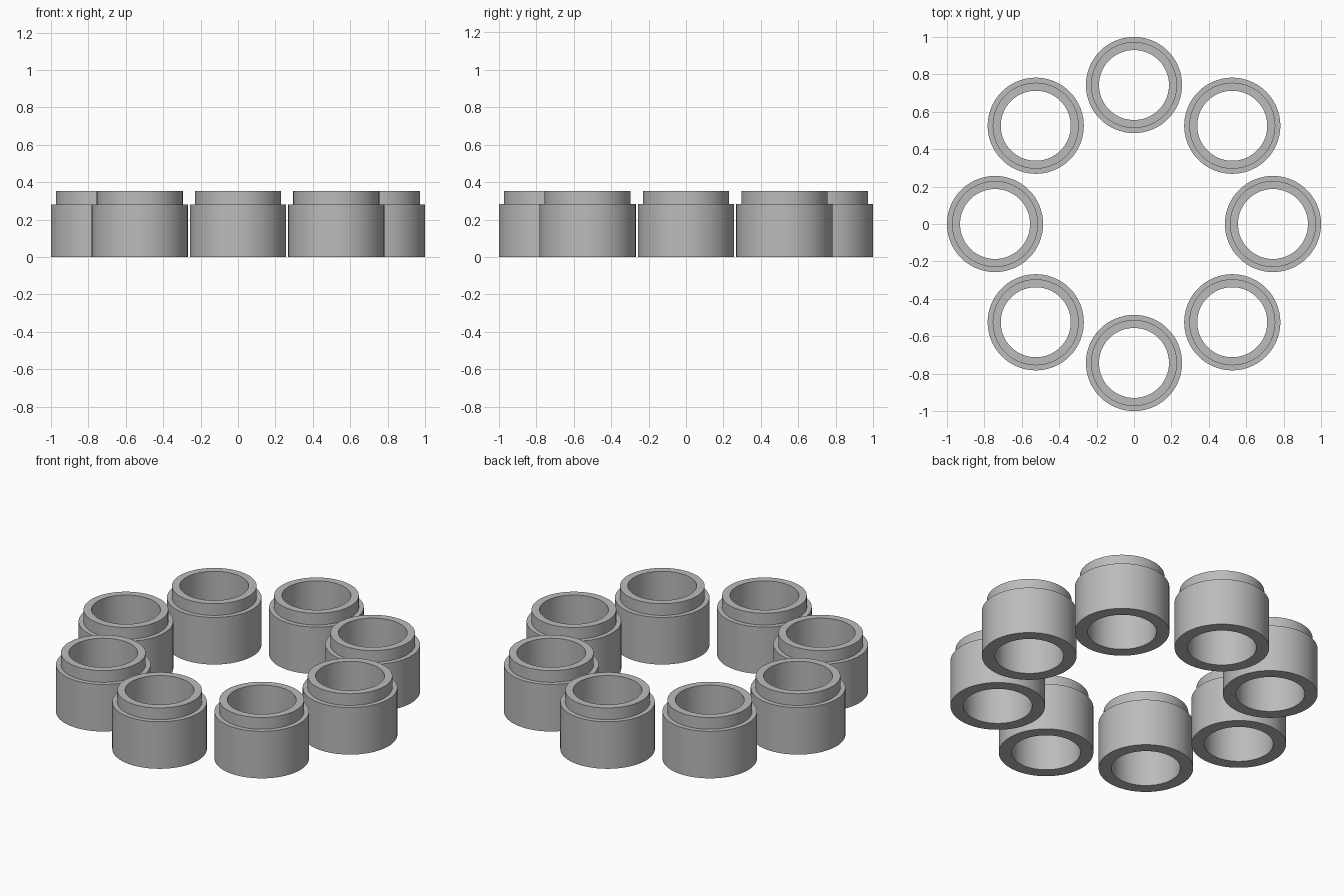
import bpy
import bmesh
from math import pi, cos, sin, radians

cube = bpy.data.objects.get("Cube")
if cube:
    bpy.data.objects.remove(cube, do_unlink=True)

RING_RADIUS = 0.743
COUNT = 8
SEGMENTS = 96
BORE, COLLAR, BODY = 0.187, 0.23, 0.257
SHOULDER, TOP = 0.282, 0.352

# Plain grey for every part
grey = bpy.data.materials.new("grey")
grey.use_nodes = True
colour = (0.5, 0.5, 0.5, 1)
grey.diffuse_color = colour
grey.node_tree.nodes["Principled BSDF"].inputs["Base Color"].default_value = colour

# Stepped sleeve: closed cross-section turned around its axis
profile = [(BORE, 0), (BODY, 0), (BODY, SHOULDER),
           (COLLAR, SHOULDER), (COLLAR, TOP), (BORE, TOP)]
mesh = bpy.data.meshes.new("stepped_sleeve")
bm = bmesh.new()
rings = []
for i in range(SEGMENTS):
    a = 2 * pi * i / SEGMENTS
    rings.append([bm.verts.new((r * cos(a), r * sin(a), z)) for r, z in profile])
for i, ring in enumerate(rings):
    following = rings[(i + 1) % SEGMENTS]
    for j in range(len(profile)):
        k = (j + 1) % len(profile)
        bm.faces.new((ring[j], following[j], following[k], ring[k]))
bmesh.ops.recalc_face_normals(bm, faces=bm.faces)
bm.to_mesh(mesh)
bm.free()
mesh.materials.append(grey)

# Eight sleeves spaced evenly in a circle
bpy.ops.object.select_all(action="DESELECT")
for i in range(COUNT):
    a = 2 * pi * i / COUNT
    sleeve = bpy.data.objects.new(f"sleeve_{i + 1}", mesh)
    sleeve.location = (RING_RADIUS * cos(a), RING_RADIUS * sin(a), 0)
    sleeve.rotation_euler.z = a
    bpy.context.collection.objects.link(sleeve)

# Smooth the round walls, keep the rims crisp
bpy.context.view_layer.objects.active = sleeve
sleeve.select_set(True)
bpy.ops.object.shade_smooth_by_angle(angle=radians(30))
